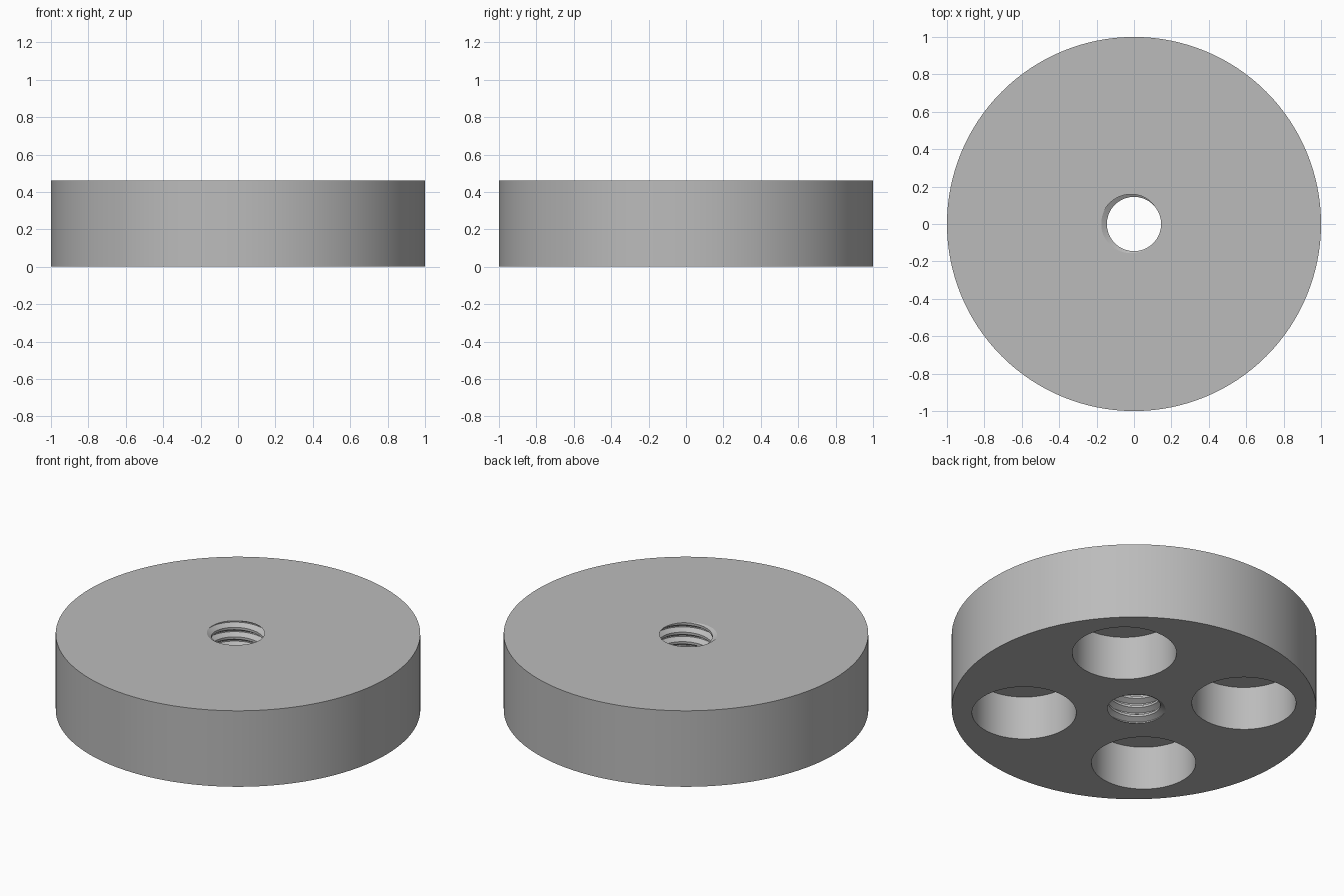
import bpy, bmesh, math
from mathutils import Vector

cube = bpy.data.objects.get("Cube")
if cube:
    bpy.data.objects.remove(cube, do_unlink=True)

HEIGHT, POCKET_DEPTH = 0.46, 0.265
POCKET_RADIUS, POCKET_OFFSET = 0.286, 0.605
MINOR, MAJOR, TURNS, STEPS = 0.145, 0.175, 8, 64
PITCH = HEIGHT / TURNS

grey = bpy.data.materials.new("plain_grey")
grey.use_nodes = True
colour = (0.5, 0.5, 0.5, 1)
grey.diffuse_color = colour
grey.node_tree.nodes["Principled BSDF"].inputs["Base Color"].default_value = colour

bm = bmesh.new()


def threaded_bore():
    # Helical strip whose last profile edge meets the next turn, trimmed flush
    profile = [(0, MINOR), (0.25, MINOR), (0.5625, MAJOR), (0.6875, MAJOR)]
    rows = []
    for i in range((TURNS + 4) * STEPS):
        turn = i / STEPS - 2
        a = math.tau * turn + math.radians(40)
        rows.append([bm.verts.new((r * math.cos(a), r * math.sin(a), PITCH * (turn + u)))
                     for u, r in profile])
    for i in range(len(rows) - STEPS - 1):
        here = rows[i] + [rows[i + STEPS][0]]
        ahead = rows[i + 1] + [rows[i + 1 + STEPS][0]]
        for k in range(len(profile)):
            bm.faces.new((here[k], ahead[k], ahead[k + 1], here[k + 1]))
    for level, direction in ((0, -1), (HEIGHT, 1)):
        bmesh.ops.bisect_plane(bm, geom=bm.verts[:] + bm.edges[:] + bm.faces[:], dist=1e-5,
                               plane_co=(0, 0, level), plane_no=(0, 0, direction),
                               clear_outer=True)
    bmesh.ops.delete(bm, geom=[v for v in bm.verts if not v.link_faces], context='VERTS')


def round_wall(x, y, radius, top, count):
    rings = [[bm.verts.new((x + radius * math.cos(math.tau * i / count),
                            y + radius * math.sin(math.tau * i / count), z))
              for i in range(count)] for z in (0, top)]
    low, high = rings
    for i in range(count):
        j = (i + 1) % count
        bm.faces.new((low[i], low[j], high[j], high[i]))


# Walls: threaded bore, outer rim, four blind pockets underneath
threaded_bore()
round_wall(0, 0, 1, HEIGHT, 128)
for quarter in range(4):
    a = math.tau * (quarter + 0.5) / 4
    round_wall(POCKET_OFFSET * math.cos(a), POCKET_OFFSET * math.sin(a),
               POCKET_RADIUS, POCKET_DEPTH, 64)

# Flat faces: underside, pocket ceilings, top
for level in (0, POCKET_DEPTH, HEIGHT):
    rim = [e for e in bm.edges if e.is_boundary
           and all(abs(v.co.z - level) < 1e-4 for v in e.verts)]
    bmesh.ops.triangle_fill(bm, edges=rim, use_beauty=True, normal=Vector((0, 0, 1)))
bmesh.ops.recalc_face_normals(bm, faces=bm.faces[:])

mesh = bpy.data.meshes.new("threaded_disc")
bm.to_mesh(mesh)
bm.free()
mesh.materials.append(grey)
disc = bpy.data.objects.new("threaded_disc", mesh)
bpy.context.collection.objects.link(disc)
bpy.context.view_layer.objects.active = disc
disc.select_set(True)
bpy.ops.object.shade_smooth_by_angle(angle=math.radians(25))
